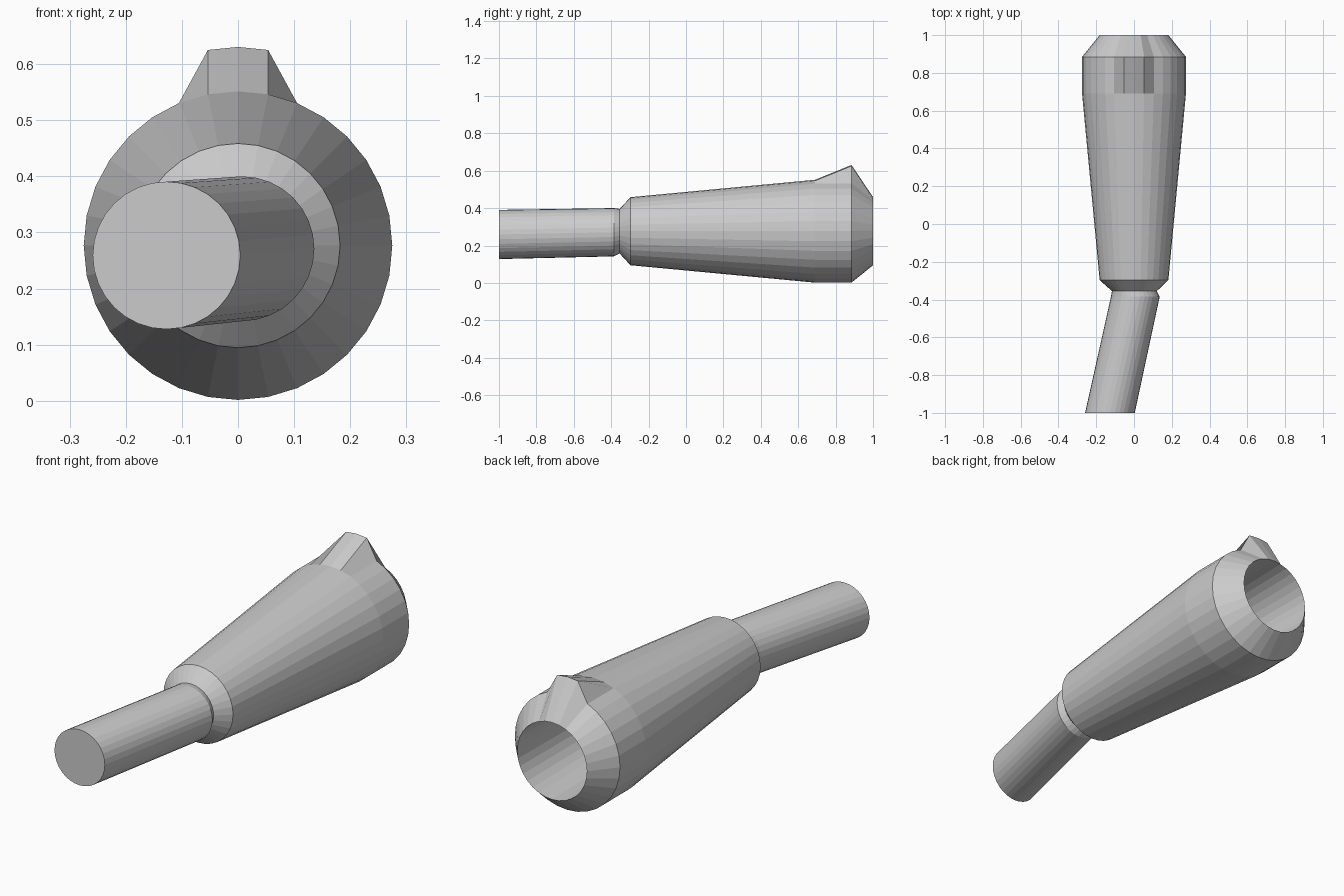
import bpy, bmesh
from math import sin, cos, tau

if "Cube" in bpy.data.objects:
    bpy.data.objects.remove(bpy.data.objects["Cube"])

SIDES = 32
CZ = 0.2765  # height of the main axis


def loft(name, rings, cap_start=False, cap_end=False, lift=None):
    """Skin circular rings (y, radius, centre x, centre z); lift = (ring, height) raises top points."""
    bm = bmesh.new()
    loops = []
    for y, r, cx, cz in rings:
        loops.append([bm.verts.new((cx + r * sin(tau * i / SIDES), y,
                                    cz + r * cos(tau * i / SIDES)))
                      for i in range(SIDES)])
    if lift:
        ring, height = lift
        for i in (-1, 0, 1):
            loops[ring][i].co.z += height
    for a, b in zip(loops, loops[1:]):
        for i in range(SIDES):
            j = (i + 1) % SIDES
            bm.faces.new((a[i], a[j], b[j], b[i]))
    if cap_start:
        bm.faces.new(loops[0])
    if cap_end:
        bm.faces.new(loops[-1])
    bmesh.ops.recalc_face_normals(bm, faces=bm.faces)
    me = bpy.data.meshes.new(name)
    bm.to_mesh(me)
    bm.free()
    ob = bpy.data.objects.new(name, me)
    bpy.context.collection.objects.link(ob)
    return ob


neck = (-0.355, 0.119, 0.002, CZ)

# Slanted solid rod at the front, with a small chamfer at the neck
loft("front_rod", [
    (-1.0, 0.1315, -0.1275, 0.259),
    (-0.385, 0.129, 0.007, 0.271),
    neck,
], cap_start=True)

# Tapered sleeve with bored rear opening; three top points raised into a fin
sleeve = [neck] + [(y, r, 0, CZ) for y, r in (
    (-0.297, 0.182),
    (0.69, 0.275),
    (0.885, 0.275),
    (1.0, 0.182),
    (0.25, 0.165),
)]
loft("tapered_sleeve", sleeve, cap_end=True, lift=(3, 0.079))
